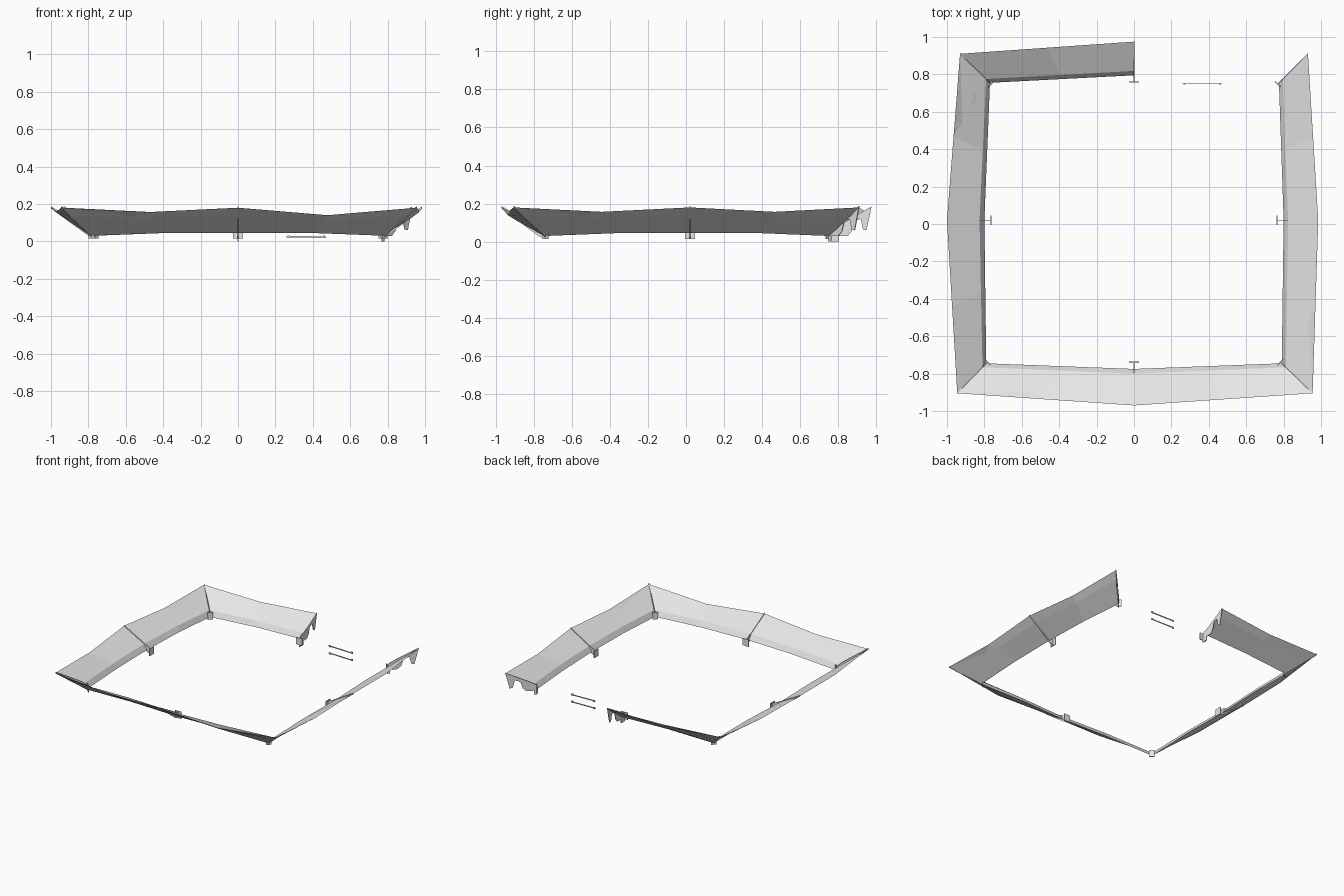
import bpy, bmesh
from mathutils import Vector

cube = bpy.data.objects.get("Cube")
if cube:
    bpy.data.objects.remove(cube, do_unlink=True)

grey = bpy.data.materials.new("light_grey")
grey.use_nodes = True
COLOUR = (0.8, 0.8, 0.8, 1)
grey.diffuse_color = COLOUR
grey.node_tree.nodes["Principled BSDF"].inputs["Base Color"].default_value = COLOUR


def finish(name, bm):
    bmesh.ops.recalc_face_normals(bm, faces=bm.faces)
    mesh = bpy.data.meshes.new(name)
    bm.to_mesh(mesh)
    bm.free()
    mesh.materials.append(grey)
    obj = bpy.data.objects.new(name, mesh)
    bpy.context.collection.objects.link(obj)
    return obj


def plate(name, outline, normal, thick):
    """Flat outline thickened evenly to both sides of its plane."""
    bm = bmesh.new()
    shift = normal * thick
    face = bm.faces.new([bm.verts.new(p - shift / 2) for p in outline])
    out = bmesh.ops.extrude_face_region(bm, geom=[face])
    bmesh.ops.translate(bm, vec=shift,
                        verts=[g for g in out["geom"] if isinstance(g, bmesh.types.BMVert)])
    return finish(name, bm)


# Main stations round the open ring: name, outer xy, inner xy, bottom height
STATIONS = [
    ("back_middle", (0, .975), (0, .795), .045),
    ("back_right_corner", (-.93, .91), (-.77, .755), .03),
    ("right_middle", (-1, .02), (-.80, .02), .045),
    ("front_right_corner", (-.945, -.905), (-.79, -.745), .03),
    ("front_middle", (0, -.97), (0, -.775), .045),
    ("front_left_corner", (.955, -.905), (.79, -.745), .03),
    ("left_middle", (.985, .02), (.80, .02), .045),
    ("back_left_corner", (.93, .91), (.775, .755), .03),
]
TOP = .18


def section(outer, inner, low, top):
    """Inner lip, crease, outer rim and underside of the flared skirt."""
    def at(f, z):
        return inner.lerp(outer, f).to_3d() + Vector((0, 0, z))
    return [at(0, low), at(.13, low + .04), at(1, top), at(.74, low + .74 * (top - low) - .004)]


# Skirt: main sections with a sagging section halfway between each pair
rings = []
for i, (name, outer, inner, low) in enumerate(STATIONS):
    o, n = Vector(outer), Vector(inner)
    if i:
        sag = .04 if name == "front_left_corner" else .023
        rings.append(section((po + o) / 2, (pn + n) / 2, .045, TOP - sag))
    rings.append(section(o, n, low, TOP))
    po, pn = o, n

bm = bmesh.new()
loops = [[bm.verts.new(p) for p in ring] for ring in rings]
for a, b in zip(loops, loops[1:]):
    for k in range(4):
        j = (k + 1) % 4
        bm.faces.new((a[k], a[j], b[j], b[k]))
bm.faces.new(loops[0])
bm.faces.new(loops[-1])
finish("flared_skirt", bm)

# Rib outlines: fraction of the way from inner lip to rim, height
RIB = [(-.18, .015), (-.18, .06), (.13, .092), (1, .187), (1, .175), (0, .03)]
END_FIN = [(-.2, 0), (-.2, .07), (.13, .095), (1, .185), (.85, .06), (.75, .065),
           (.68, .12), (.5, .11), (.42, .055), (.3, .03), (.05, .03), (.05, 0)]

for i, (name, outer, inner, low) in enumerate(STATIONS):
    o, n = Vector(outer), Vector(inner)
    radial = (o - n).normalized().to_3d()
    side = radial.cross(Vector((0, 0, 1)))
    corner = "corner" in name
    is_end = i in (0, len(STATIONS) - 1)
    shape = END_FIN if is_end else RIB
    reach = .01 if corner else .036

    def place(f, z):
        if f < 0:
            p = n.to_3d() - radial * reach
        else:
            p = n.lerp(o, f).to_3d()
        return p + Vector((0, 0, z))

    plate(name + ("_end_fin" if is_end else "_rib"),
          [place(f, z) for f, z in shape], side, .005)
    # Foot plate across the inner end of the rib
    half = .02 if corner else .026
    foot = n.to_3d() - radial * reach
    plate(name + "_foot",
          [foot + side * s * half + Vector((0, 0, z))
           for s, z in ((-1, .015), (1, .015), (1, .07), (-1, .07))], radial, .006)

# Two loose rails in the gap, each with small tabs near the ends
for label, z in (("lower", .022), ("upper", .078)):
    y = .75
    plate(label + "_rail",
          [Vector((x, y, z + dz)) for x, dz in
           ((.26, 0), (.47, -.004), (.47, .004), (.26, .008))], Vector((0, 1, 0)), .003)
    for end, x in (("right", .27), ("left", .46)):
        plate(f"{label}_rail_{end}_tab",
              [Vector((x + dx, y, z + dz)) for dx, dz in
               ((-.006, -.004), (.006, -.004), (.006, .009), (-.006, .009))],
              Vector((0, 1, 0)), .008)
